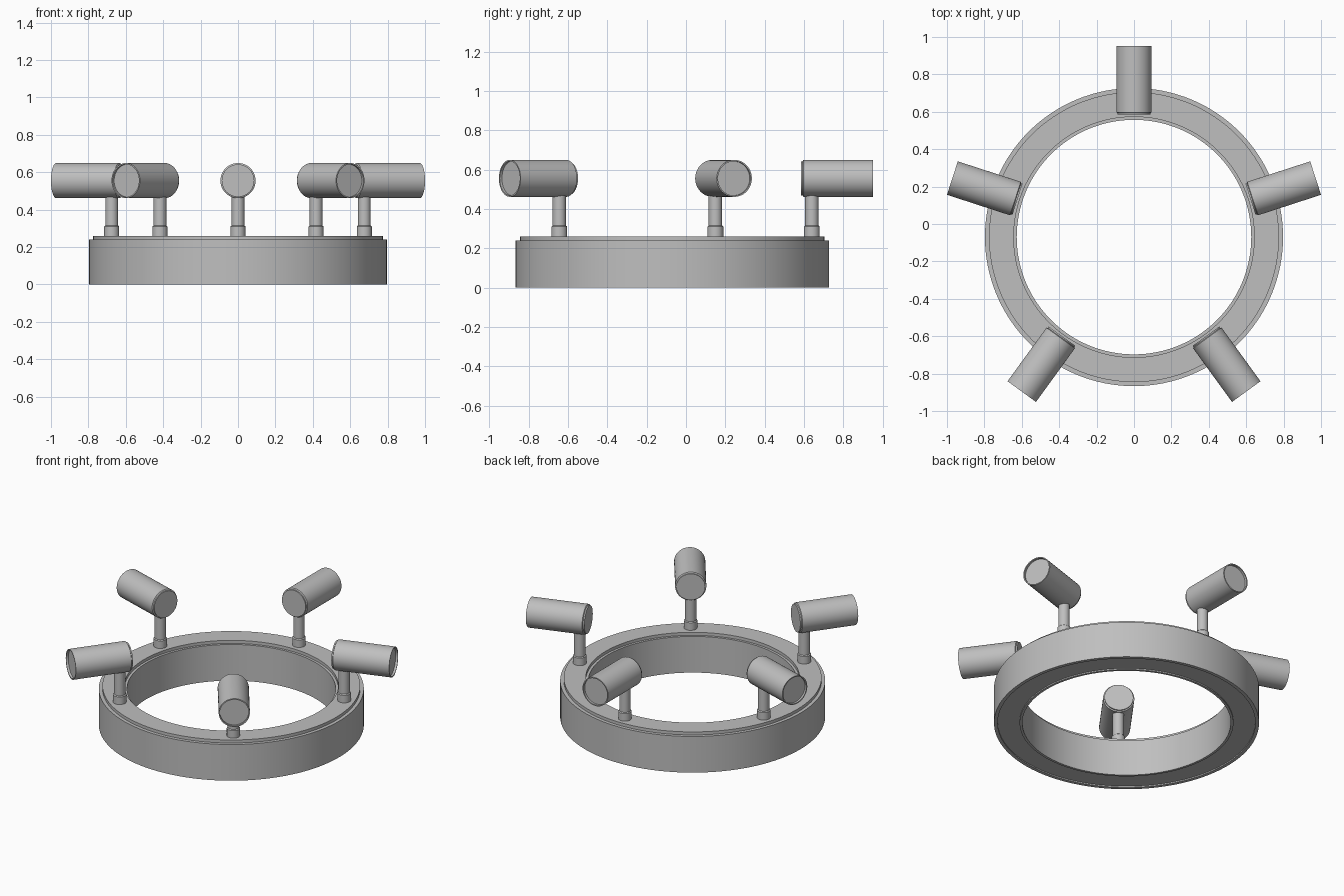
import bpy
import math
from mathutils import Matrix, Vector

if "Cube" in bpy.data.objects:
    bpy.data.objects.remove(bpy.data.objects["Cube"], do_unlink=True)

GREY = (0.52, 0.52, 0.52, 1.0)
metal = bpy.data.materials.new("light_grey_metal")
metal.use_nodes = True
metal.diffuse_color = GREY
metal.node_tree.nodes["Principled BSDF"].inputs["Base Color"].default_value = GREY

RING_Y = -0.07
LAMP_COUNT = 5
LAMP_Z = 0.555


def lathe(name, profile, segments, closed=False):
    """Spin (radius, height) points around z into a smooth-sided object."""
    verts, faces = [], []
    count = len(profile)
    for i in range(segments):
        a = math.tau * i / segments
        verts += [(r * math.cos(a), r * math.sin(a), z) for r, z in profile]
    for i in range(segments):
        j = (i + 1) % segments
        for k in range(count if closed else count - 1):
            n = (k + 1) % count
            faces.append((i * count + k, j * count + k, j * count + n, i * count + n))
    if not closed:
        faces.append([i * count for i in reversed(range(segments))])
        faces.append([i * count + count - 1 for i in range(segments)])
    mesh = bpy.data.meshes.new(name)
    mesh.from_pydata(verts, [], faces)
    mesh.materials.append(metal)
    obj = bpy.data.objects.new(name, mesh)
    bpy.context.collection.objects.link(obj)
    bpy.ops.object.select_all(action="DESELECT")
    obj.select_set(True)
    bpy.context.view_layer.objects.active = obj
    bpy.ops.object.shade_smooth_by_angle(angle=math.radians(30))
    return obj


# Base ring: raised lip on top, shallow recess underneath
ring = lathe("base_ring", [
    (0.797, 0.0), (0.797, 0.24), (0.775, 0.24), (0.775, 0.26),
    (0.643, 0.26), (0.643, 0.24), (0.627, 0.24), (0.627, 0.0),
    (0.643, 0.0), (0.643, 0.008), (0.775, 0.008), (0.775, 0.0),
], 128, closed=True)
ring.location.y = RING_Y

# Five spotlights pointing outwards, each on a collared post
for i in range(LAMP_COUNT):
    angle = math.pi / 2 + math.tau * i / LAMP_COUNT
    outward = Vector((math.cos(angle), math.sin(angle), 0))
    centre = Vector((0, RING_Y, 0))

    post = lathe(f"post_{i + 1}", [
        (0.04, 0.25), (0.04, 0.31), (0.034, 0.315), (0.034, 0.50),
    ], 32)
    post.location = centre + outward * 0.71

    # Stepped inner end, recessed lens at the outer end
    lamp = lathe(f"lamp_{i + 1}", [
        (0.087, 0.655), (0.087, 0.663), (0.094, 0.667),
        (0.094, 1.021), (0.087, 1.021), (0.087, 1.007),
    ], 48)
    lamp.matrix_world = (Matrix.Translation(centre + Vector((0, 0, LAMP_Z)))
                         @ outward.to_track_quat("Z", "Y").to_matrix().to_4x4())
